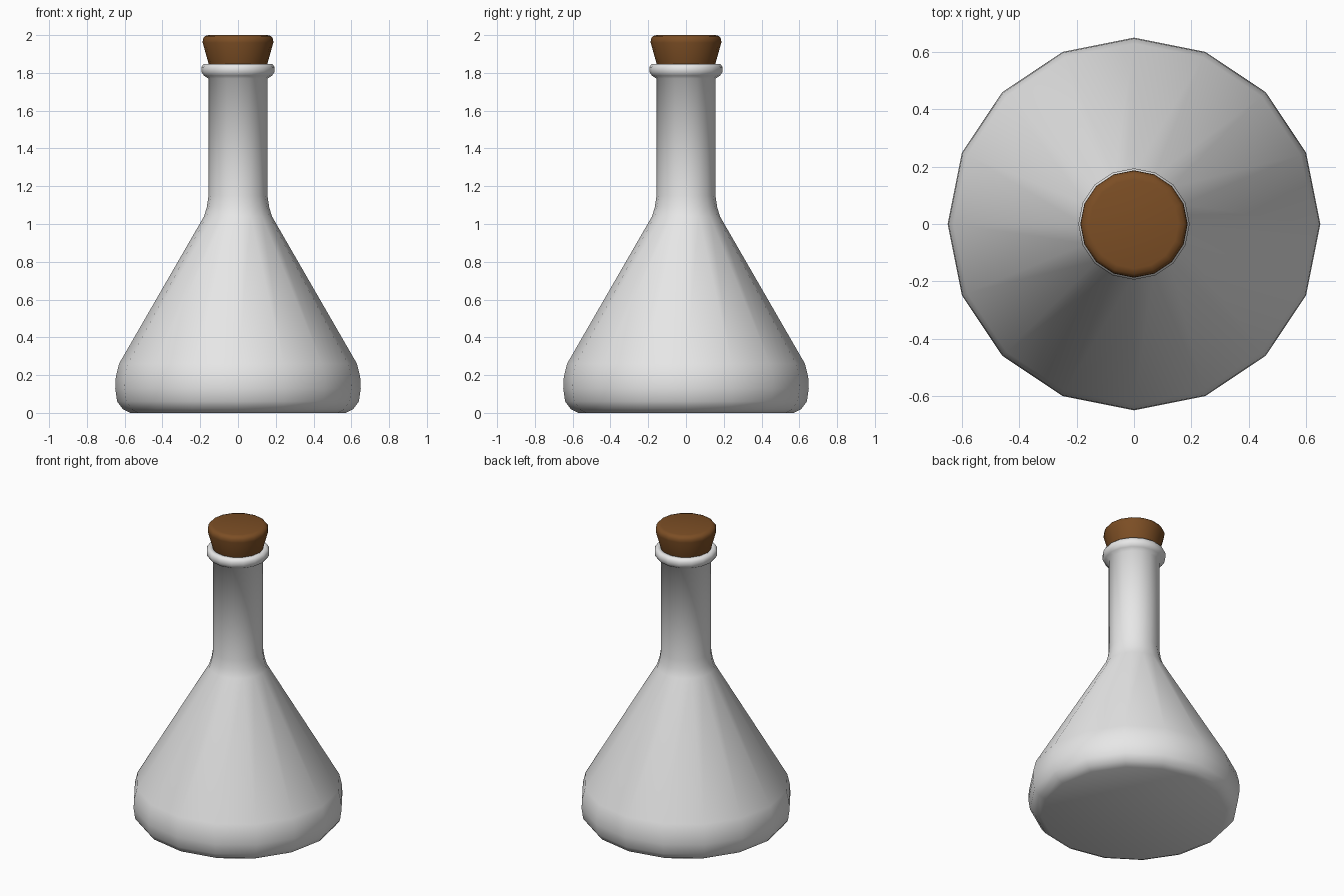
import bpy
import bmesh
from math import cos, sin, tau

SIDES = 16

cube = bpy.data.objects.get("Cube")
if cube:
    bpy.data.objects.remove(cube, do_unlink=True)


def make_material(name, color, roughness):
    mat = bpy.data.materials.new(name)
    mat.use_nodes = True
    mat.diffuse_color = color
    bsdf = mat.node_tree.nodes["Principled BSDF"]
    bsdf.inputs["Base Color"].default_value = color
    bsdf.inputs["Roughness"].default_value = roughness
    return mat


def lathe(name, profile, mat):
    """Revolve (radius, height) points, listed bottom to top; cap both ends."""
    bm = bmesh.new()
    rings = [[bm.verts.new((r * cos(tau * i / SIDES), r * sin(tau * i / SIDES), z))
              for i in range(SIDES)] for r, z in profile]
    for low, high in zip(rings, rings[1:]):
        for i in range(SIDES):
            j = (i + 1) % SIDES
            bm.faces.new((low[i], low[j], high[j], high[i]))
    bm.faces.new(rings[0][::-1])
    bm.faces.new(rings[-1])
    for face in bm.faces:
        face.smooth = True
    mesh = bpy.data.meshes.new(name)
    bm.to_mesh(mesh)
    bm.free()
    mesh.materials.append(mat)
    obj = bpy.data.objects.new(name, mesh)
    bpy.context.collection.objects.link(obj)
    return obj


glass = make_material("pale glass", (0.8, 0.8, 0.8, 1), 0.4)
cork = make_material("brown cork", (0.2, 0.076, 0.018, 1), 0.8)

# Flask: rounded base, conical body, straight neck, rolled lip and open mouth
lathe("flask_body", [
    (0.57, 0.0), (0.61, 0.02), (0.64, 0.06), (0.65, 0.13), (0.647, 0.19), (0.63, 0.26),
    (0.18, 1.04), (0.165, 1.09), (0.156, 1.15), (0.156, 1.77),
    (0.18, 1.785), (0.194, 1.805), (0.194, 1.83), (0.182, 1.848),
    (0.158, 1.848), (0.145, 1.83), (0.14, 1.76),
], glass)

# Stopper: tapered plug with a softened top rim
lathe("cork_stopper", [
    (0.132, 1.77), (0.156, 1.85), (0.187, 1.96), (0.186, 1.98), (0.175, 1.995), (0.155, 2.0),
], cork)
